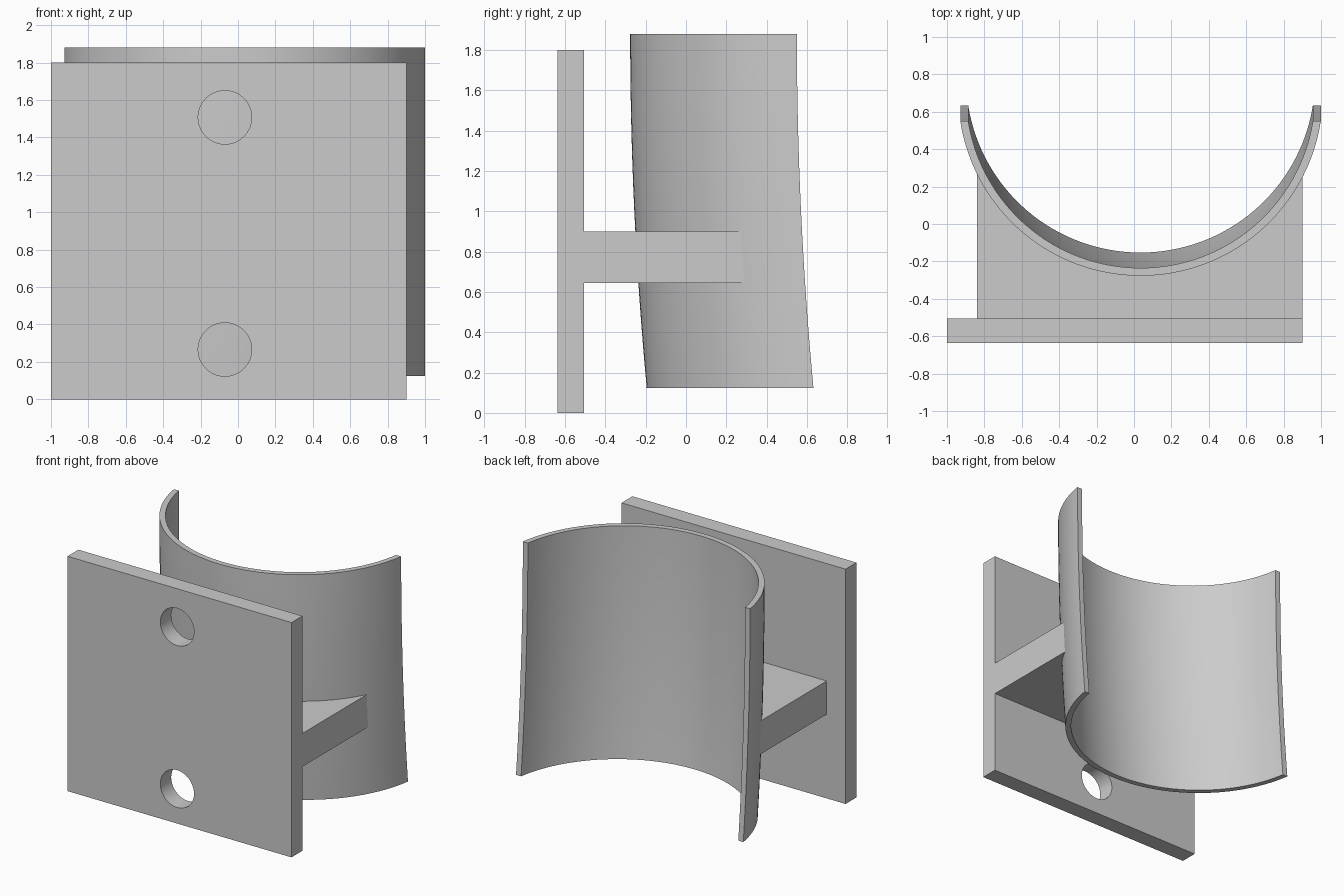
import bpy, bmesh, math

cube = bpy.data.objects.get("Cube")
if cube:
    bpy.data.objects.remove(cube, do_unlink=True)

grey = bpy.data.materials.new("light_grey")
grey.use_nodes = True
COLOUR = (0.6, 0.6, 0.6, 1)
grey.diffuse_color = COLOUR
grey.node_tree.nodes["Principled BSDF"].inputs["Base Color"].default_value = COLOUR

# Cradle arc: centre, outer radius, wall, height range and rear cut
CX, CY, R, WALL = 0.035, 0.698, 0.975, 0.042
Z0, Z1, REAR = 0.123, 1.88, 0.55
BEND = 18.8


def lean(z):
    """Backward drift of the cradle, growing below its top rim."""
    return BEND - math.sqrt(BEND ** 2 - (Z1 - z) ** 2)


def arc(radius, z, x_from, x_to, n):
    """Points on the cradle arc at height z, evenly spaced by angle."""
    a, b = (math.asin((x - CX) / radius) for x in (x_from, x_to))
    angles = [a + (b - a) * i / n for i in range(n + 1)]
    return [(CX + radius * math.sin(t), CY + lean(z) - radius * math.cos(t), z)
            for t in angles]


def loft(name, rings):
    """Skin equal closed rings and cap both ends."""
    bm = bmesh.new()
    rows = [[bm.verts.new(p) for p in ring] for ring in rings]
    n = len(rows[0])
    for low, high in zip(rows, rows[1:]):
        for i in range(n):
            j = (i + 1) % n
            bm.faces.new((low[i], low[j], high[j], high[i]))
    bm.faces.new(rows[0][::-1])
    bm.faces.new(rows[-1])
    bmesh.ops.recalc_face_normals(bm, faces=bm.faces)
    mesh = bpy.data.meshes.new(name)
    bm.to_mesh(mesh)
    bm.free()
    obj = bpy.data.objects.new(name, mesh)
    bpy.context.collection.objects.link(obj)
    mesh.materials.append(grey)
    return obj


def shade(obj):
    bpy.ops.object.select_all(action='DESELECT')
    obj.select_set(True)
    bpy.context.view_layer.objects.active = obj
    bpy.ops.object.shade_smooth_by_angle(angle=math.radians(30))


def box_ring(x0, x1, y0, y1, z):
    return [(x0, y0, z), (x1, y0, z), (x1, y1, z), (x0, y1, z)]


# Curved cradle: thin C-shaped section swept along a slight bend
def cradle_ring(z):
    half = lambda r: math.sqrt(r ** 2 - (CY - REAR) ** 2)
    ho, hi = half(R), half(R - WALL)
    outer = arc(R, z, CX - ho, CX + ho, 64)
    inner = arc(R - WALL, z, CX - hi, CX + hi, 64)
    return outer + inner[::-1]


STEPS = 16
cradle = loft("curved_cradle",
              [cradle_ring(Z0 + (Z1 - Z0) * i / STEPS) for i in range(STEPS + 1)])
shade(cradle)

# Horizontal web: rear edge follows the cradle, ending inside its wall
WEB_X = (-0.84, 0.9)


def web_ring(z):
    rear = arc(R - WALL / 2, z, *WEB_X, 48)
    return rear + [(x, -0.505, z) for x in WEB_X[::-1]]


shade(loft("support_web", [web_ring(0.645), web_ring(0.9)]))

# Mounting plate with two bolt holes
plate = loft("mounting_plate",
             [box_ring(-1, 0.9, -0.637, -0.505, z) for z in (0, 1.8)])
for z in (0.266, 1.507):
    bpy.ops.mesh.primitive_cylinder_add(
        vertices=64, radius=0.143, depth=0.5,
        location=(-0.07, -0.57, z), rotation=(math.pi / 2, 0, 0))
    cutter = bpy.context.object
    cutter.name = "bolt_hole_cutter"
    cutter.hide_render = True
    cutter.data.materials.append(grey)
    bpy.context.view_layer.objects.active = plate
    cut = plate.modifiers.new("bolt_hole", 'BOOLEAN')
    cut.operation = 'DIFFERENCE'
    cut.solver = 'EXACT'
    cut.object = cutter
    bpy.ops.object.modifier_apply(modifier=cut.name)
    bpy.data.objects.remove(cutter, do_unlink=True)
shade(plate)
